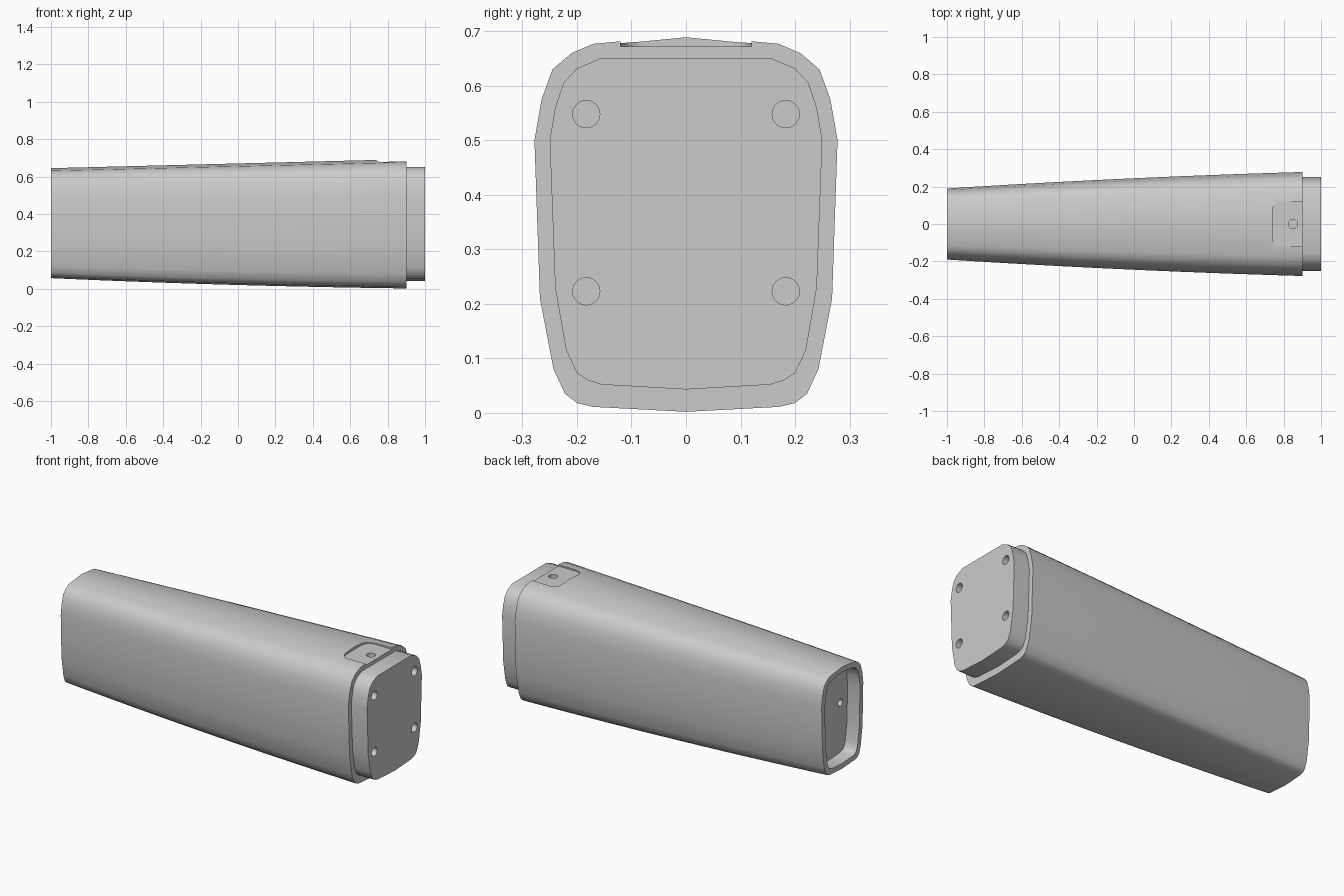
import bpy, bmesh, math
from mathutils import Matrix

cube = bpy.data.objects.get("Cube")
if cube:
    bpy.data.objects.remove(cube, do_unlink=True)

grey = bpy.data.materials.new("plain grey")
grey.use_nodes = True
grey.diffuse_color = (0.6, 0.6, 0.6, 1)
grey.node_tree.nodes["Principled BSDF"].inputs["Base Color"].default_value = (0.6, 0.6, 0.6, 1)

# Half cross-sections (y, z), bottom centre to top centre
HULL = [(0, 0.002), (.17, .011), (.2, .018), (.222, .035), (.243, .08), (.268, .21),
        (.278, .5), (.265, .575), (.245, .63), (.21, .66), (.17, .677), (0, .693)]
NECK = [(0, .043), (.155, .052), (.18, .06), (.2, .073), (.22, .115), (.24, .23),
        (.25, .5), (.24, .56), (.225, .605), (.2, .632), (.155, .651), (0, .651)]
STEPS = 12


def mirrored(half):
    return half + [(-y, z) for y, z in half[-2:0:-1]]


def hull_section(x, wall=0.0):
    """Hull outline at x, narrowing towards the open end."""
    t = (0.9 - x) / 1.9
    wide = 0.278 - 0.055 * t - 0.033 * t * t - wall
    low = 0.002 + 0.024 * t + 0.031 * t * t + wall
    high = 0.693 - 0.048 * t - wall
    return [(y / 0.278 * wide, low + (z - 0.002) / 0.691 * (high - low))
            for y, z in mirrored(HULL)]


def finish(bm, name):
    bmesh.ops.recalc_face_normals(bm, faces=bm.faces)
    mesh = bpy.data.meshes.new(name)
    bm.to_mesh(mesh)
    bm.free()
    obj = bpy.data.objects.new(name, mesh)
    bpy.context.collection.objects.link(obj)
    mesh.materials.append(grey)
    return obj


def loft(name, sections):
    bm = bmesh.new()
    rings = [[bm.verts.new((x, y, z)) for y, z in pts] for x, pts in sections]
    for a, b in zip(rings, rings[1:]):
        for i in range(len(a)):
            j = (i + 1) % len(a)
            bm.faces.new((a[i], a[j], b[j], b[i]))
    bm.faces.new(rings[0])
    bm.faces.new(rings[-1])
    return finish(bm, name)


def drill(name, centre, radius, depth, axis):
    bm = bmesh.new()
    turn = Matrix.Rotation(math.pi / 2, 4, 'Y') if axis == 'X' else Matrix()
    bmesh.ops.create_cone(bm, cap_ends=True, segments=24, radius1=radius, radius2=radius,
                          depth=depth, matrix=Matrix.Translation(centre) @ turn)
    return finish(bm, name)


# Handle body: socket floor, lip, tapering hull, shoulder and neck in one skin
sections = [(-0.92, hull_section(-0.92, 0.034)), (-1, hull_section(-1, 0.03))]
for i in range(STEPS + 1):
    x = -1 + 1.9 * i / STEPS
    sections.append((x, hull_section(x)))
sections += [(0.9, mirrored(NECK)), (1, mirrored(NECK))]
body = loft("handle_body", sections)

# Pocket with rounded inner corners in the top
outline = [(0.96, -0.12), (0.96, 0.12)]
for side in (1, -1):
    arc = [(0.79 - 0.05 * math.sin(a), side * (0.07 + 0.05 * math.cos(a)))
           for a in (k * math.pi / 12 for k in range(7))]
    outline += arc if side == 1 else arc[::-1]
bm = bmesh.new()
face = bm.faces.new([bm.verts.new((x, y, 0.672)) for x, y in outline])
lifted = bmesh.ops.extrude_face_region(bm, geom=[face])["geom"]
bmesh.ops.translate(bm, vec=(0, 0, 0.1), verts=[v for v in lifted if isinstance(v, bmesh.types.BMVert)])
cutters = [finish(bm, "pocket_cutter")]

# Screw holes: pocket, neck end and socket floor
cutters.append(drill("pocket_hole", (0.85, 0, 0.66), 0.024, 0.1, 'Z'))
for y in (-0.183, 0.183):
    for z in (0.223, 0.548):
        cutters.append(drill("neck_hole", (1, y, z), 0.025, 0.12, 'X'))
    cutters.append(drill("socket_hole", (-0.92, y * 0.52, 0.38), 0.02, 0.1, 'X'))

bpy.context.view_layer.objects.active = body
for cutter in cutters:
    cutter.hide_render = True
    mod = body.modifiers.new("cut", 'BOOLEAN')
    mod.operation = 'DIFFERENCE'
    mod.solver = 'EXACT'
    mod.object = cutter
    bpy.ops.object.modifier_apply(modifier=mod.name)
    bpy.data.objects.remove(cutter, do_unlink=True)

bpy.ops.object.select_all(action='DESELECT')
body.select_set(True)
bpy.ops.object.shade_smooth_by_angle(angle=math.radians(40))
